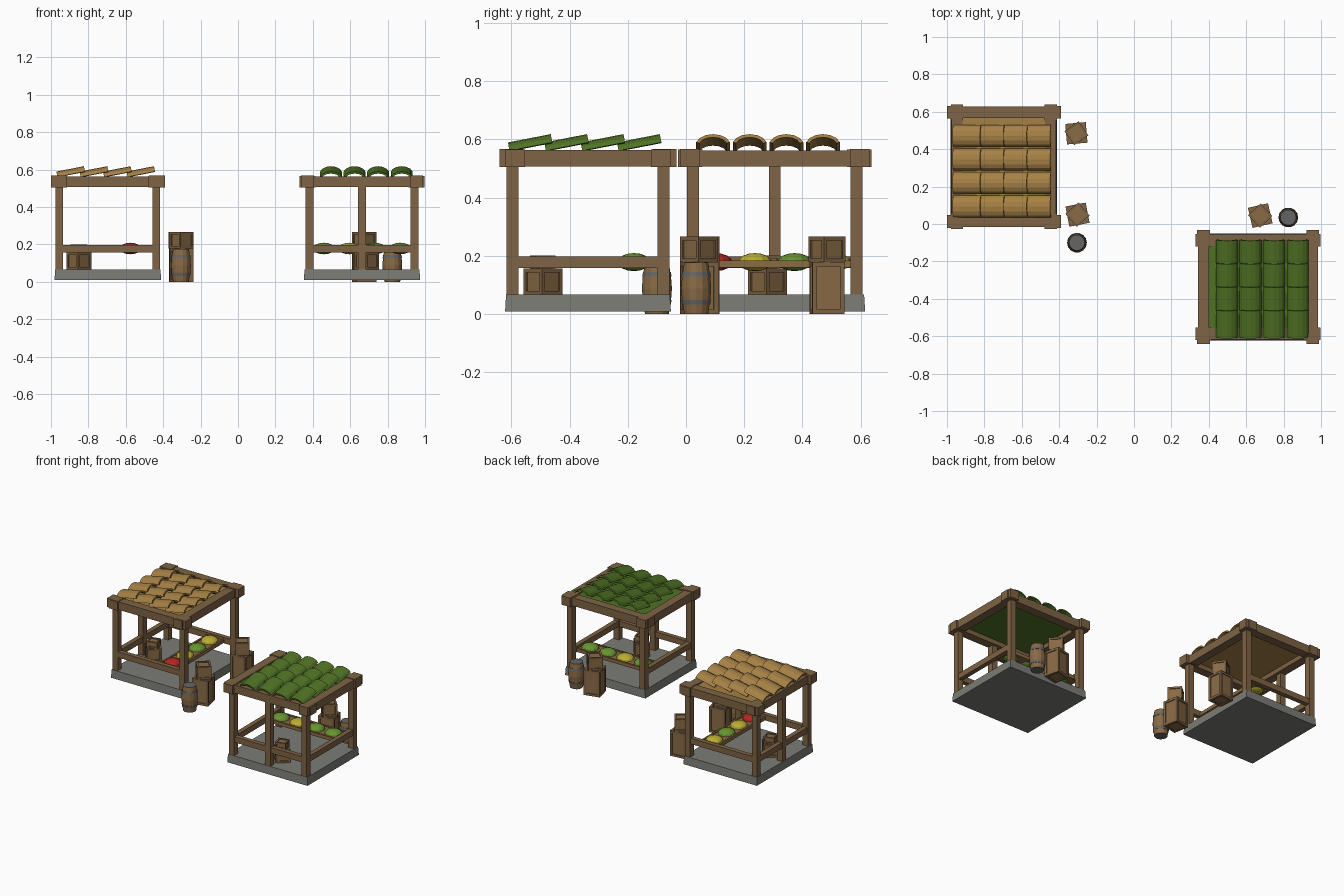
import bpy, bmesh
from math import radians, sin, cos, pi
from mathutils import Matrix, Vector

if "Cube" in bpy.data.objects:
    bpy.data.objects.remove(bpy.data.objects["Cube"])


def material(name, rgb):
    m = bpy.data.materials.new(name)
    m.diffuse_color = (*rgb, 1)
    m.use_nodes = True
    m.node_tree.nodes["Principled BSDF"].inputs["Base Color"].default_value = m.diffuse_color
    return m


WOOD = material("wood", (0.21, 0.125, 0.058))
CRATE = material("crate_wood", (0.25, 0.145, 0.06))
DARK = material("dark_wood", (0.13, 0.075, 0.035))
STONE = material("stone", (0.2, 0.2, 0.18))
METAL = material("metal", (0.13, 0.13, 0.13))
TAN = material("tan_tile", (0.38, 0.22, 0.06))
GREEN_TILE = material("green_tile", (0.08, 0.17, 0.018))
RED = material("red_fruit", (0.45, 0.02, 0.015))
YELLOW = material("yellow_fruit", (0.5, 0.42, 0.03))
GREEN = material("green_fruit", (0.14, 0.3, 0.03))


def finish(name, bm, mats, M):
    bm.transform(M)
    bmesh.ops.recalc_face_normals(bm, faces=bm.faces)
    me = bpy.data.meshes.new(name)
    bm.to_mesh(me)
    bm.free()
    for m in mats:
        me.materials.append(m)
    ob = bpy.data.objects.new(name, me)
    bpy.context.collection.objects.link(ob)
    return ob


def add_box(bm, c, s, mat=0):
    T = Matrix.Translation(c) @ Matrix.Diagonal((*s, 1))
    vs = bmesh.ops.create_cube(bm, size=1, matrix=T)["verts"]
    for f in {f for v in vs for f in v.link_faces}:
        f.material_index = mat
    return vs


def boxes(name, parts, mat, M):
    bm = bmesh.new()
    for c, s in parts:
        add_box(bm, c, s)
    return finish(name, bm, [mat], M)


def place(x, y, z=0, deg=0):
    return Matrix.Translation((x, y, z)) @ Matrix.Rotation(radians(deg), 4, 'Z')


# Crate: inset panels inside a frame of edge bars
def crate(name, w, h, M):
    bm = bmesh.new()
    t = w * 0.14
    add_box(bm, (0, 0, h / 2), (w - 0.012, w - 0.012, h - 0.012))
    a = (w - t) / 2
    for i in (-1, 1):
        for j in (-1, 1):
            add_box(bm, (i * a, j * a, h / 2), (t, t, h), 1)
            zc = h / 2 + j * (h - t) / 2
            add_box(bm, (0, i * a, zc), (w - 2 * t, t, t), 1)
            add_box(bm, (i * a, 0, zc), (t, w - 2 * t, t), 1)
    finish(name, bm, [CRATE, WOOD], M)


def crate_stack(name, M):
    crate(name + "_lower_crate", 0.11, 0.178, M @ place(0, 0, 0, 5))
    crate(name + "_upper_crate", 0.092, 0.088, M @ place(0, 0, 0.178, 35))


# Solid of revolution with capped ends
def lathe(bm, profile, n, mat):
    rings = [[bm.verts.new((r * cos(2 * pi * k / n), r * sin(2 * pi * k / n), z))
              for k in range(n)] for r, z in profile]
    for a, b in zip(rings, rings[1:]):
        for k in range(n):
            q = (k + 1) % n
            bm.faces.new((a[k], a[q], b[q], b[k])).material_index = mat
    for r in (rings[0], rings[-1]):
        bm.faces.new(r).material_index = 1


def barrel(name, M):
    bm = bmesh.new()
    lathe(bm, [(0.042, 0), (0.05, 0.05), (0.053, 0.088), (0.05, 0.126), (0.042, 0.176)], 14, 0)
    for r1, z1, r2, z2 in ((0.049, 0.032, 0.052, 0.048), (0.052, 0.128, 0.049, 0.144)):
        lathe(bm, [(r1, z1), (r2, z2)], 14, 1)
    finish(name, bm, [CRATE, METAL], M)


# Roof tile: faceted arch shell along x, tilted up toward +x
def roof_tiles(name, mat, M):
    bm = bmesh.new()
    L, n = 0.15, 6
    for row in range(4):
        for col in range(4):
            T = (Matrix.Translation((-0.268 + 0.125 * col, -0.212 + 0.126 * row, 0.552))
                 @ Matrix.Rotation(radians(-11), 4, 'Y'))
            sect = []
            for x in (0, L):
                pair = []
                for w, h in ((0.06, 0.038), (0.048, 0.027)):
                    pair.append([bm.verts.new(T @ Vector((x, -w * cos(a), h * sin(a))))
                                 for a in (pi * (0.08 + 0.84 * k / n) for k in range(n + 1))])
                sect.append(pair[0] + pair[1][::-1])
            a, b = sect
            m = len(a)
            for k in range(m):
                q = (k + 1) % m
                bm.faces.new((a[k], a[q], b[q], b[k]))
            for s in sect:
                for k in range(n):
                    bm.faces.new((s[k], s[k + 1], s[m - 2 - k], s[m - 1 - k]))
    finish(name, bm, [mat], M)


# Stall: counter opens toward local +x
def stall(name, M, tile, fruit, fruit_x):
    S = (-1, 1)
    # Stone base, slightly tapered
    bm = bmesh.new()
    for v in add_box(bm, (0, 0, 0.0375), (0.57, 0.622, 0.057)):
        if v.co.z > 0.03:
            v.co.x *= 0.988
            v.co.y *= 0.988
    finish(name + "_base", bm, [STONE], M)
    # Posts: four corners and one at the back middle
    boxes(name + "_posts", [((i * 0.259, j * 0.281, 0.287), (0.041, 0.041, 0.45))
                            for i in S for j in S] + [((-0.259, 0, 0.287), (0.041, 0.041, 0.45))],
          WOOD, M)
    # Waist rails on three sides
    boxes(name + "_rails", [((0, j * 0.281, 0.177), (0.49, 0.032, 0.04)) for j in S]
          + [((-0.259, 0, 0.177), (0.032, 0.53, 0.04))], WOOD, M)
    # Top frame with crossed, thickened ends
    boxes(name + "_top_frame",
          [((0, j * 0.292, 0.535), (0.57, 0.06, 0.056)) for j in S]
          + [((i * 0.25, 0, 0.534), (0.06, 0.63, 0.056)) for i in S], WOOD, M)
    boxes(name + "_frame_ends",
          [((i * 0.263, j * 0.292, 0.536), (0.084, 0.068, 0.062)) for i in S for j in S]
          + [((i * 0.25, j * 0.291, 0.535), (0.066, 0.084, 0.061)) for i in S for j in S], WOOD, M)
    # Roof board and tiles
    boxes(name + "_roof_board", [((0, 0, 0.546), (0.5, 0.56, 0.016))], tile, M)
    roof_tiles(name + "_roof_tiles", tile, M)
    # Counter shelf with rims
    boxes(name + "_shelf", [((fruit_x, 0, 0.17), (0.12, 0.54, 0.016))]
          + [((fruit_x + i * 0.062, 0, 0.172), (0.012, 0.54, 0.024)) for i in S], CRATE, M)
    # Heaps of produce
    for k, mat in enumerate(fruit):
        bm = bmesh.new()
        bmesh.ops.create_uvsphere(bm, u_segments=12, v_segments=8, radius=1, matrix=Matrix.Translation(
            (fruit_x, -0.204 + 0.136 * k, 0.178)) @ Matrix.Diagonal((0.056, 0.058, 0.031, 1)))
        finish(f"{name}_produce_{k + 1}", bm, [mat], M)
    # Crates stored inside
    crate(name + "_inner_crate", 0.095, 0.09, M @ place(-0.155, -0.025, 0.066, 42))
    crate(name + "_inner_small_crate", 0.072, 0.044, M @ place(-0.155, -0.025, 0.156, 15))


stall("tan_stall", place(-0.696, 0.305), TAN, (RED, YELLOW, GREEN, YELLOW), 0.12)
stall("green_stall", place(0.663, -0.337, 0, 90), GREEN_TILE, (GREEN, GREEN, YELLOW, GREEN), 0.158)

# Goods standing outside
crate_stack("tan_stall_back", place(-0.308, 0.485))
crate_stack("tan_stall_front", place(-0.302, 0.05, 0, 6))
crate_stack("green_stall", place(0.675, 0.045, 0, 8))
barrel("tan_stall_barrel", place(-0.305, -0.1))
barrel("green_stall_barrel", place(0.825, 0.035))
